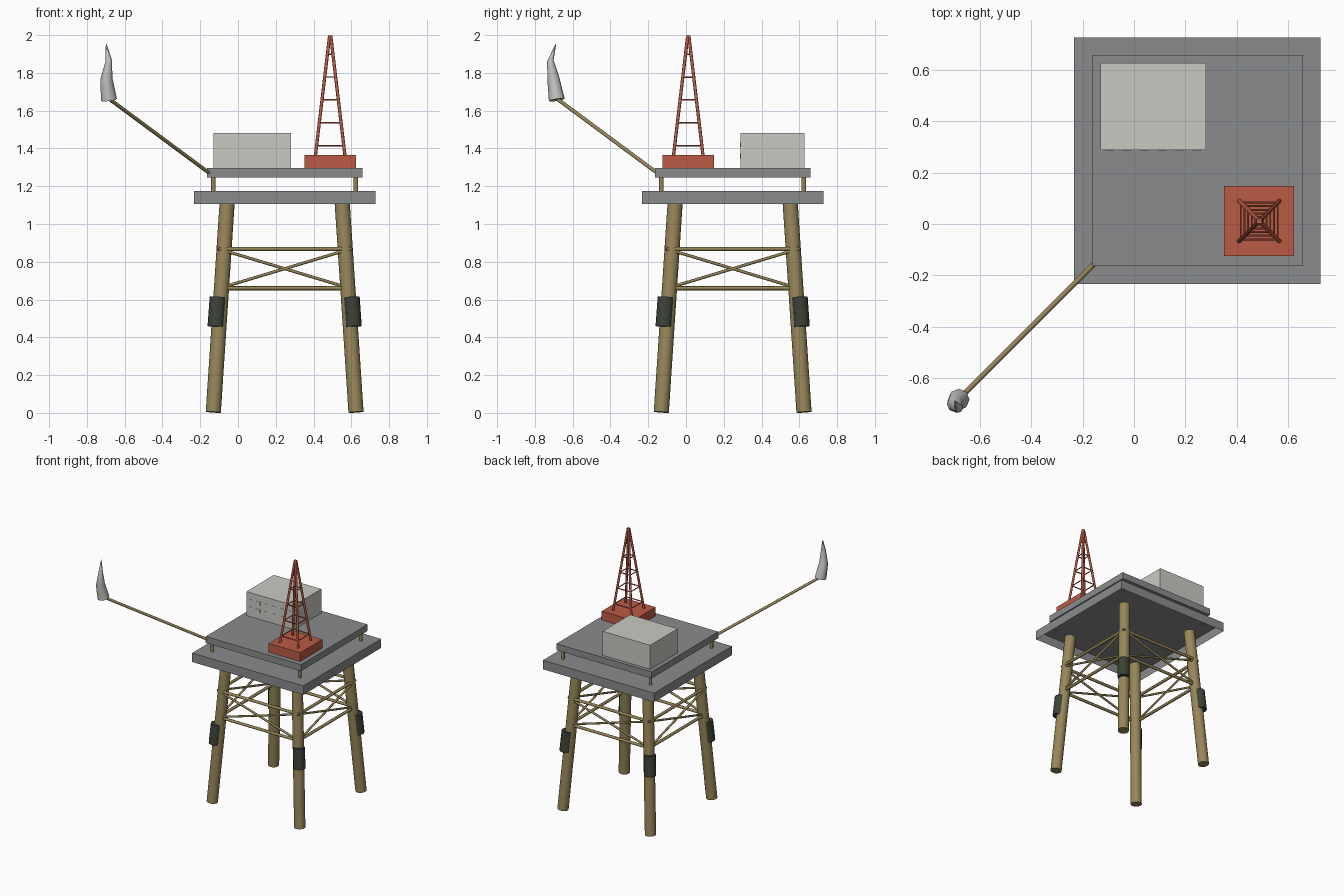
import bpy, bmesh, math
from mathutils import Vector

if "Cube" in bpy.data.objects:
    bpy.data.objects.remove(bpy.data.objects["Cube"])

C = 0.247  # platform centre in x and y


def mat(name, rgb):
    m = bpy.data.materials.new(name)
    m.diffuse_color = (*rgb, 1)
    m.use_nodes = True
    m.node_tree.nodes["Principled BSDF"].inputs["Base Color"].default_value = m.diffuse_color
    return m


DECK = mat("deck grey", (0.255, 0.26, 0.265))
CABIN = mat("cabin light grey", (0.59, 0.59, 0.55))
RED = mat("derrick red", (0.50, 0.105, 0.06))
TAN = mat("steel tan", (0.31, 0.24, 0.10))
GREEN = mat("sleeve dark green", (0.045, 0.055, 0.038))
FLAME = mat("flame grey", (0.54, 0.54, 0.53))


def finish(name, bm, material, smooth=False):
    me = bpy.data.meshes.new(name)
    bm.to_mesh(me)
    bm.free()
    me.materials.append(material)
    ob = bpy.data.objects.new(name, me)
    bpy.context.collection.objects.link(ob)
    if smooth:
        bpy.ops.object.select_all(action='DESELECT')
        ob.select_set(True)
        bpy.context.view_layer.objects.active = ob
        bpy.ops.object.shade_smooth_by_angle(angle=math.radians(50))
    return ob


def add_box(bm, lo, hi):
    lo, hi = Vector(lo), Vector(hi)
    vs = bmesh.ops.create_cube(bm, size=1)["verts"]
    for v in vs:
        v.co = Vector(a * b for a, b in zip(v.co, hi - lo)) + (lo + hi) / 2


def add_tube(bm, a, b, r, sides=8):
    a, b = Vector(a), Vector(b)
    d = b - a
    vs = bmesh.ops.create_cone(bm, cap_ends=True, segments=sides, radius1=r,
                               radius2=r, depth=d.length)["verts"]
    rot = Vector((0, 0, 1)).rotation_difference(d)
    for v in vs:
        v.co = rot @ v.co + (a + b) / 2


def box(name, lo, hi, material, open_bottom=False):
    bm = bmesh.new()
    add_box(bm, lo, hi)
    if open_bottom:
        bm.normal_update()
        bmesh.ops.delete(bm, geom=[f for f in bm.faces if f.normal.z < -0.5], context='FACES')
    return finish(name, bm, material)


def tube(name, a, b, r, material, sides=8):
    bm = bmesh.new()
    add_tube(bm, a, b, r, sides)
    return finish(name, bm, material, True)


CORNERS = [(-1, -1), (1, -1), (1, 1), (-1, 1)]


def corner(i, off, z, cx=C, cy=C):
    sx, sy = CORNERS[i % 4]
    return Vector((cx + sx * off, cy + sy * off, z))


def leg_off(z):
    return 0.378 - 0.066 * z


# Decks: the lower one is a tray open underneath
box("lower_deck", (C - 0.48, C - 0.48, 1.105), (C + 0.48, C + 0.48, 1.175), DECK, True)
box("upper_deck", (C - 0.411, C - 0.411, 1.245), (C + 0.411, C + 0.411, 1.296), DECK)

# Leaning legs, outer sleeves and posts between the decks
for i in range(4):
    tube(f"leg_{i}", corner(i, leg_off(0.004), 0.004), corner(i, leg_off(1.11), 1.11),
         0.04, TAN, 20)
    tube(f"leg_sleeve_{i}", corner(i, leg_off(0.457) + 0.017, 0.457),
         corner(i, leg_off(0.613) + 0.016, 0.613), 0.0435, GREEN, 12)
    tube(f"deck_post_{i}", corner(i, 0.377, 1.17), corner(i, 0.377, 1.25), 0.012, TAN)

# Braces on each side: two horizontals and a cross
bm = bmesh.new()
for i in range(4):
    lo, hi = [(corner(i, o, z), corner(i + 1, o, z)) for o, z in ((0.345, 0.66), (0.348, 0.868))]
    for a, b, r in ((*lo, 0.011), (*hi, 0.011), (lo[0], hi[1], 0.008), (hi[0], lo[1], 0.008)):
        add_tube(bm, a, b, r)
finish("leg_braces", bm, TAN, True)

# Cabin block with two rows of shallow window plates on its front
box("cabin", (-0.13, 0.289, 1.29), (0.28, 0.628, 1.483), CABIN)
bm = bmesh.new()
for z in (1.36, 1.42):
    for k in range(6):
        x = -0.13 + 0.41 * (k + 0.5) / 6
        add_box(bm, (x - 0.018, 0.287, z - 0.012), (x + 0.018, 0.291, z + 0.012))
finish("cabin_windows", bm, CABIN)

# Derrick: base block, four converging legs, square rings
DX, DY = 0.488, 0.012
box("derrick_base", (0.351, -0.125, 1.29), (0.624, 0.149, 1.365), RED)
bm = bmesh.new()
for i in range(4):
    add_tube(bm, corner(i, 0.079, 1.355, DX, DY), corner(i, 0.003, 1.997, DX, DY), 0.0085)
finish("derrick_legs", bm, RED, True)
bm = bmesh.new()
for k in range(5):
    z = 1.415 + 0.121 * k
    o = 0.079 - 0.076 * (z - 1.355) / 0.642
    for i in range(4):
        add_tube(bm, corner(i, o, z, DX, DY), corner(i + 1, o, z, DX, DY), 0.004, sides=6)
finish("derrick_rings", bm, RED, True)

# Flare boom and flame
tube("flare_boom", (-0.155, -0.155, 1.272), (-0.683, -0.683, 1.663), 0.0105, TAN)
bm = bmesh.new()
rings = []
for x, y, z, r in ((-0.683, -0.684, 1.657, 0.042), (-0.697, -0.702, 1.77, 0.032),
                   (-0.684, -0.718, 1.865, 0.017), (-0.698, -0.689, 1.953, 0.002)):
    rings.append([bm.verts.new((x + r * math.cos(t), y + r * math.sin(t),
                                z + 0.15 * r * (math.cos(t) + math.sin(t))))
                  for t in (math.tau * k / 8 for k in range(8))])
for a, b in zip(rings, rings[1:]):
    for k in range(8):
        bm.faces.new((a[k], a[(k + 1) % 8], b[(k + 1) % 8], b[k]))
bm.faces.new(rings[0][::-1])
bm.faces.new(rings[-1])
finish("flare_flame", bm, FLAME, True)
